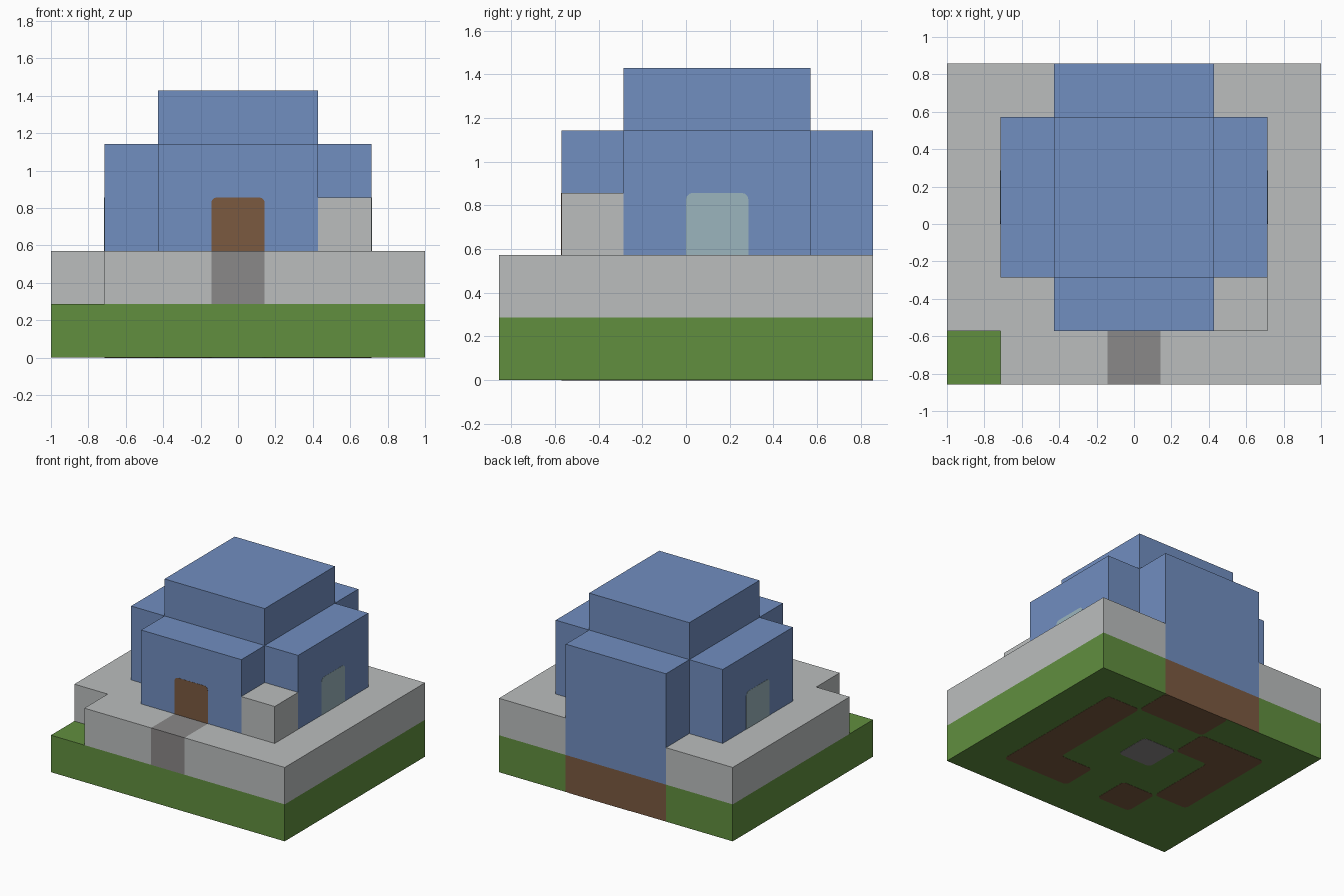
import bpy, bmesh, math

cube = bpy.data.objects.get("Cube")
if cube:
    bpy.data.objects.remove(cube, do_unlink=True)

U = 2 / 7                          # one building block
CORNER = (-3.5 * U, -3 * U, 0)     # front right corner of the plot
THIN = 0.0015 / U                  # thickness of painted plates, in blocks


def material(name, *rgb):
    lin = [((c / 255 + 0.055) / 1.055) ** 2.4 for c in rgb] + [1]
    m = bpy.data.materials.new(name)
    m.use_nodes = True
    m.diffuse_color = lin
    m.node_tree.nodes["Principled BSDF"].inputs["Base Color"].default_value = lin
    return m


grass = material("grass green", 97, 143, 63)
stone = material("light grey", 187, 190, 190)
path = material("path grey", 138, 136, 136)
blue = material("wall blue", 113, 142, 192)
brown = material("earth brown", 123, 90, 64)
glass = material("pale glass", 155, 181, 189)


def prism(name, outline, low, high, mats, loc=CORNER, rot=(0, 0, 0),
          rounding=0, round_above=-99):
    """Extrude an outline given in blocks; a second material goes underneath."""
    bm = bmesh.new()
    verts = [bm.verts.new((x * U, y * U, low * U)) for x, y in outline]
    bm.faces.new(verts)
    if rounding:
        picked = [v for v in verts if v.co.y > round_above]
        bmesh.ops.bevel(bm, geom=picked, offset=rounding, segments=3,
                        profile=0.5, affect='VERTICES')
    top = bmesh.ops.extrude_face_region(bm, geom=bm.faces[:])["geom"]
    bmesh.ops.translate(bm, vec=(0, 0, (high - low) * U),
                        verts=[g for g in top if isinstance(g, bmesh.types.BMVert)])
    bmesh.ops.recalc_face_normals(bm, faces=bm.faces[:])
    for f in bm.faces:
        f.material_index = 1 if len(mats) > 1 and f.normal.z < -0.5 else 0
    mesh = bpy.data.meshes.new(name)
    bm.to_mesh(mesh)
    bm.free()
    for m in mats:
        mesh.materials.append(m)
    ob = bpy.data.objects.new(name, mesh)
    ob.location, ob.rotation_euler = loc, rot
    bpy.context.collection.objects.link(ob)
    return ob


def rect(x0, x1, y0, y1):
    return [(x0, y0), (x1, y0), (x1, y1), (x0, y1)]


# Ground, with the earth footing set into its back edge
back_notch = [(5, 6), (5, 5), (2, 5), (2, 6)]
prism("lawn", [(0, 0), (7, 0), (7, 6)] + back_notch + [(0, 6)], 0, 1, [grass])
prism("earth_footing", rect(2, 5, 5, 6), 0, 1, [brown, grass])

# Paved terrace, open at one corner, with a path to the door
prism("terrace", [(1, 0), (3, 0), (3, 1), (4, 1), (4, 0), (7, 0), (7, 6)]
      + back_notch + [(0, 6), (0, 1), (1, 1)], 1, 2, [stone])
prism("path_step", rect(3, 4, 0, 1), 1, 2, [path])
prism("stone_block", rect(5, 6, 1, 2), 2, 3, [stone])

# House: cross-shaped walls, back wall base and roof block
prism("back_wall_base", rect(2, 5, 5, 6), 1, 2, [blue])
prism("house_walls", [(2, 1), (5, 1), (5, 2), (6, 2), (6, 5), (5, 5), (5, 6),
                      (2, 6), (2, 5), (1, 5), (1, 2), (2, 2)], 2, 4, [blue])
prism("roof_block", rect(2, 5, 2, 5), 4, 5, [blue])

# Door and side windows, with rounded top corners
opening = rect(-0.5, 0.5, 0, 1)
up = math.pi / 2
prism("door", opening, 0, THIN, [brown], (0, -2 * U, 2 * U), (up, 0, 0), 0.03, 0.1)
for name, side in (("left_window", 1), ("right_window", -1)):
    prism(name, opening, 0, THIN, [glass], (side * 2.5 * U, U / 2, 2 * U),
          (up, 0, side * up), 0.03, 0.1)

# Patches on the underside
patches = {
    "earth_patch_left": [(6, 5), (5, 5), (5, 2), (4, 2), (4, 1), (6, 1)],
    "earth_patch_back": rect(3, 5, 5, 6),
    "earth_patch_right": [(3, 5), (1, 5), (1, 2), (2, 2), (2, 4), (3, 4)],
    "earth_patch_front": rect(2, 3, 1, 2),
    "stone_patch": rect(3, 4, 3, 4),
}
for name, outline in patches.items():
    prism(name, outline, -THIN, 0, [path if name == "stone_patch" else brown],
          rounding=0.03)
